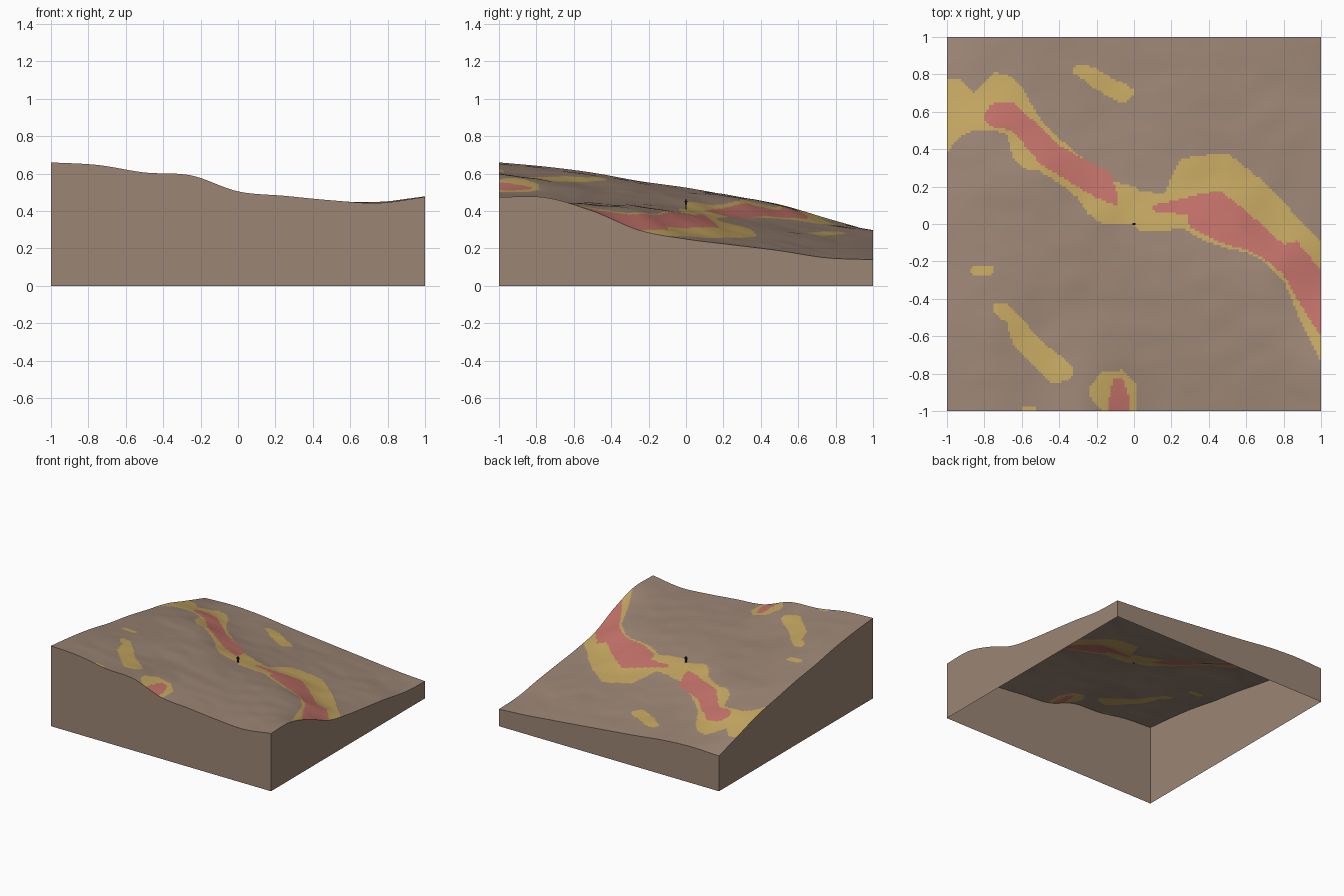
import bpy, bmesh, math
from mathutils import Vector, noise

cube = bpy.data.objects.get("Cube")
if cube:
    bpy.data.objects.remove(cube, do_unlink=True)

CELLS = 160          # terrain squares along each side


def make_material(name, red, green, blue):
    mat = bpy.data.materials.new(name)
    mat.use_nodes = True
    mat.diffuse_color = (red, green, blue, 1)
    shader = mat.node_tree.nodes["Principled BSDF"]
    shader.inputs["Base Color"].default_value = (red, green, blue, 1)
    shader.inputs["Roughness"].default_value = 0.9
    return mat


earth = make_material("earth_brown", 0.33, 0.235, 0.178)
sand = make_material("sand_yellow", 0.56, 0.39, 0.12)
clay = make_material("clay_red", 0.55, 0.17, 0.145)
dark = make_material("figure_dark", 0.03, 0.025, 0.025)

# Coarse ground heights in thousandths, one row per quarter unit from front to back
GROUND = [
    [660, 646, 606, 590, 505, 481, 457, 443, 475],
    [637, 618, 575, 555, 500, 470, 450, 448, 472],
    [605, 585, 540, 512, 480, 452, 437, 432, 400],
    [560, 547, 520, 490, 455, 430, 420, 390, 297],
    [525, 510, 490, 460, 410, 392, 360, 290, 250],
    [480, 480, 461, 386, 350, 322, 282, 245, 219],
    [435, 425, 370, 325, 304, 280, 245, 220, 188],
    [362, 340, 315, 290, 262, 240, 212, 182, 150],
    [290, 298, 285, 256, 230, 205, 180, 156, 140],
]

# Painted patches as spans: x, lowest y, highest y
SAND_BANK = [
    (-1, .38, .77), (-.94, .46, .78), (-.86, .5, .7), (-.75, .5, .81), (-.68, .48, .8),
    (-.65, .36, .78), (-.6, .3, .73), (-.5, .28, .56), (-.4, .22, .46), (-.3, .14, .37),
    (-.25, .06, .34), (-.17, 0, .24), (0, 0, .2), (.03, -.04, .18), (.16, -.04, .16),
    (.25, -.02, .35), (.4, -.1, .37), (.5, -.13, .38), (.6, -.15, .3), (.7, -.2, .22),
    (.8, -.3, .12), (.9, -.54, 0), (1, -.74, -.09),
]
SAND_FRONT = [(-.24, -.92, -.87), (-.17, -1, -.79), (-.06, -1, -.78), (.01, -1, -.85)]
SAND_LEFT = [(-.75, -.47, -.43), (-.68, -.53, -.42), (-.65, -.64, -.45), (-.5, -.8, -.62),
             (-.44, -.85, -.67), (-.36, -.84, -.73), (-.32, -.8, -.77)]
SAND_SPOT = [(-.88, -.26, -.24), (-.85, -.28, -.22), (-.78, -.28, -.22), (-.75, -.26, -.23)]
SAND_BACK = [(-.33, .81, .84), (-.28, .78, .85), (-.22, .73, .84), (-.1, .66, .77),
             (-.05, .65, .75), (0, .69, .72)]
SAND_EDGE = [(-.6, -1, -.97), (-.53, -1, -.97)]
CLAY_UPPER = [(-.8, .55, .6), (-.75, .52, .65), (-.65, .5, .65), (-.5, .32, .52),
              (-.4, .26, .42), (-.2, .14, .31), (-.13, .11, .28), (-.09, .1, .16)]
CLAY_LOWER = [(.1, .07, .1), (.28, .05, .14), (.3, -.02, .15), (.46, -.1, .18),
              (.6, -.14, .07), (.7, -.19, -.02), (.8, -.27, -.11), (.87, -.4, -.09),
              (1, -.6, -.25)]
CLAY_FRONT = [(-.14, -1, -.96), (-.11, -1, -.83), (-.06, -1, -.82), (-.02, -1, -.95)]
SANDS = (SAND_BANK, SAND_FRONT, SAND_LEFT, SAND_SPOT, SAND_BACK, SAND_EDGE)
CLAYS = (CLAY_UPPER, CLAY_LOWER, CLAY_FRONT)


def spline(values, t):
    """Smooth curve through evenly spaced values, with t running from -1 to 1."""
    last = len(values) - 1
    pos = (t + 1) / 2 * last
    i = max(0, min(int(pos), last - 1))
    f = pos - i
    b, c = values[i], values[i + 1]
    a = values[i - 1] if i > 0 else 2 * b - c
    d = values[i + 2] if i + 2 <= last else 2 * c - b
    return b + f * ((c - a) + f * ((2 * a - 5 * b + 4 * c - d)
                                   + f * (3 * (b - c) + d - a))) / 2


def height(x, y):
    base = spline([spline(row, x) for row in GROUND], y) / 1000
    fade = min(1, 5 * min(1 - abs(x), 1 - abs(y)))
    return base + 0.004 * fade * noise.noise(Vector((x * 6, y * 8, 0)))


def inside(spans, x, y):
    for (xa, la, ha), (xb, lb, hb) in zip(spans, spans[1:]):
        if xa <= x <= xb:
            f = (x - xa) / (xb - xa)
            return la + f * (lb - la) <= y <= ha + f * (hb - ha)
    return False


def finish(bm, name, materials):
    mesh = bpy.data.meshes.new(name)
    bm.to_mesh(mesh)
    bm.free()
    obj = bpy.data.objects.new(name, mesh)
    bpy.context.collection.objects.link(obj)
    for mat in materials:
        mesh.materials.append(mat)
    return obj


# Ground surface, coloured by patch
bm = bmesh.new()
bmesh.ops.create_grid(bm, x_segments=CELLS, y_segments=CELLS, size=1)
for v in bm.verts:
    v.co.z = height(v.co.x, v.co.y)
for face in bm.faces:
    face.smooth = True
    c = face.calc_center_median()
    if any(inside(s, c.x, c.y) for s in CLAYS):
        face.material_index = 2
    elif any(inside(s, c.x, c.y) for s in SANDS):
        face.material_index = 1
finish(bm, "ground_surface", [earth, sand, clay])

# Four side walls, open underneath
bm = bmesh.new()
steps = [-1 + 2 * i / CELLS for i in range(CELLS + 1)]
sides = [lambda t: (t, -1), lambda t: (1, t), lambda t: (-t, 1), lambda t: (-1, -t)]
for side in sides:
    pairs = []
    for t in steps:
        x, y = side(t)
        pairs.append((bm.verts.new((x, y, 0)), bm.verts.new((x, y, height(x, y)))))
    for (low_a, top_a), (low_b, top_b) in zip(pairs, pairs[1:]):
        bm.faces.new((low_a, low_b, top_b, top_a))
bmesh.ops.remove_doubles(bm, verts=bm.verts, dist=1e-5)
finish(bm, "side_walls", [earth])

# Tiny standing figure for scale
foot = height(0, 0)


def limb(name, x, low, high, radius):
    bm = bmesh.new()
    bmesh.ops.create_cone(bm, cap_ends=True, segments=8, radius1=radius * 0.8,
                          radius2=radius, depth=high - low)
    bmesh.ops.translate(bm, verts=bm.verts, vec=(x, 0, foot + (low + high) / 2))
    return finish(bm, name, [dark])


for label, s in (("left", 1), ("right", -1)):
    limb("figure_" + label + "_leg", s * 0.004, -0.002, 0.026, 0.0035)
    limb("figure_" + label + "_arm", s * 0.009, 0.024, 0.042, 0.0025)
limb("figure_torso", 0, 0.024, 0.043, 0.007)
bm = bmesh.new()
bmesh.ops.create_icosphere(bm, subdivisions=2, radius=0.005)
bmesh.ops.translate(bm, verts=bm.verts, vec=(0, 0, foot + 0.048))
for face in bm.faces:
    face.smooth = True
finish(bm, "figure_head", [dark])
